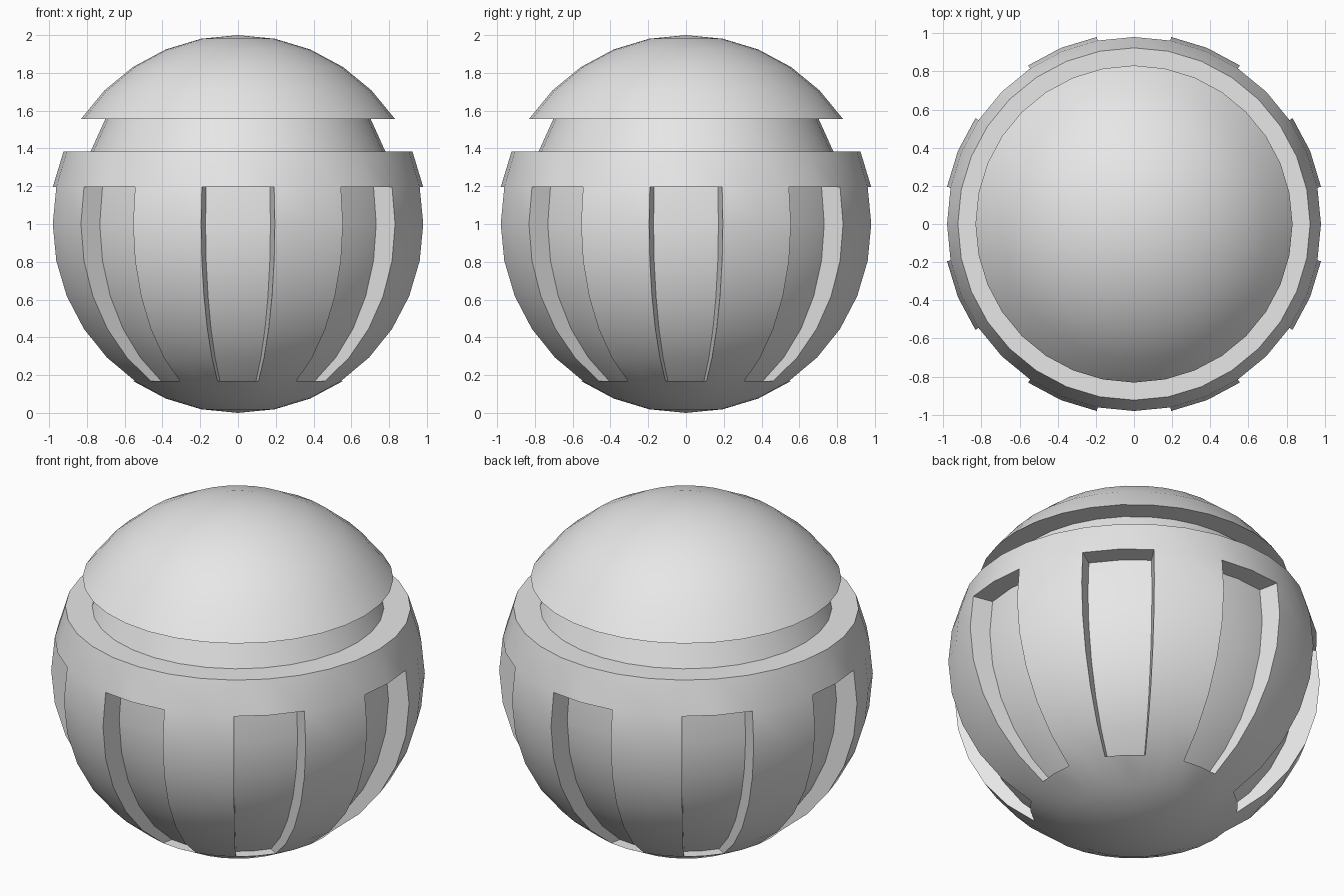
import bpy, bmesh, math
from mathutils import Vector

if "Cube" in bpy.data.objects:
    bpy.data.objects.remove(bpy.data.objects["Cube"], do_unlink=True)

# Single grey finish
grey = bpy.data.materials.new("plain_grey")
grey.use_nodes = True
colour = (0.8, 0.8, 0.8, 1)
grey.diffuse_color = colour
grey.node_tree.nodes["Principled BSDF"].inputs["Base Color"].default_value = colour


def carve(bm, rule, factor):
    """Push every face that meets the rule toward the vertical axis."""
    faces = [f for f in bm.faces if rule(f.calc_center_median())]
    made = bmesh.ops.extrude_face_region(bm, geom=faces)["geom"]
    verts = [g for g in made if isinstance(g, bmesh.types.BMVert)]
    bmesh.ops.scale(bm, vec=Vector((factor, factor, 1)), verts=verts)
    old = [f for f in faces if f.is_valid]
    if old:
        bmesh.ops.delete(bm, geom=old, context='FACES')


def in_neck(c):
    return 0.39 < c.z < 0.55


def in_slot(c):
    step = math.pi / 4
    angle = (math.atan2(c.y, c.x) + step / 2) % step - step / 2
    return -0.82 < c.z < 0.19 and abs(angle) < math.pi / 16


# Ball with a neck groove below the cap and eight upright slots
bm = bmesh.new()
bmesh.ops.create_uvsphere(bm, u_segments=32, v_segments=16, radius=1)
carve(bm, in_neck, 0.845)
carve(bm, in_slot, 0.88)
bmesh.ops.translate(bm, vec=Vector((0, 0, 1)), verts=bm.verts)
bmesh.ops.recalc_face_normals(bm, faces=bm.faces)
mesh = bpy.data.meshes.new("slotted_ball")
bm.to_mesh(mesh)
bm.free()
mesh.materials.append(grey)

ball = bpy.data.objects.new("slotted_ball", mesh)
bpy.context.collection.objects.link(ball)
bpy.ops.object.select_all(action='DESELECT')
ball.select_set(True)
bpy.context.view_layer.objects.active = ball
bpy.ops.object.shade_smooth_by_angle(angle=math.radians(30))
